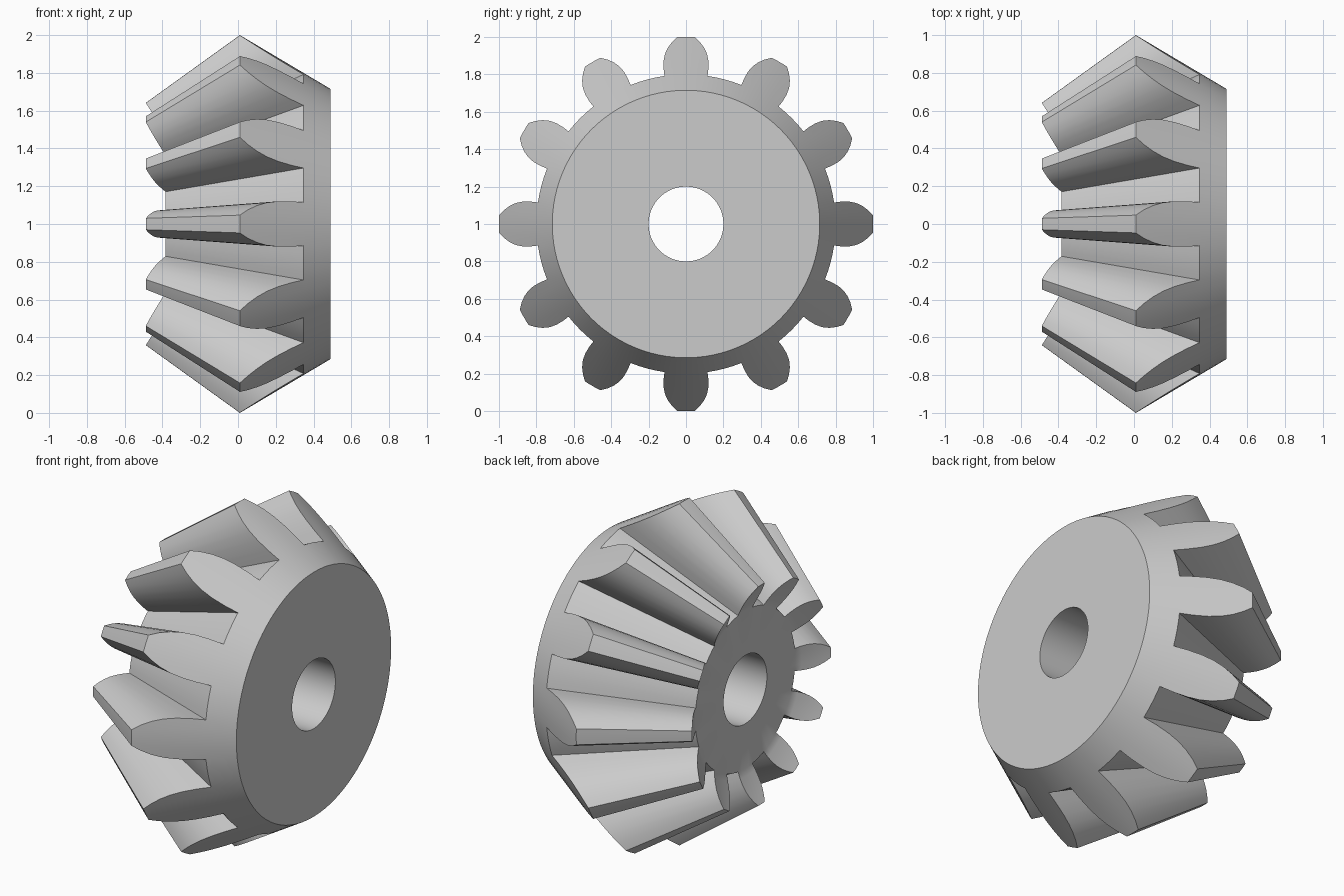
import bpy, bmesh, math
from mathutils import Vector

cube = bpy.data.objects.get("Cube")
if cube:
    bpy.data.objects.remove(cube)

TEETH = 12
PITCH = 2 * math.pi / TEETH
APEX = Vector((-1.379, 0, 0))     # point where all the tooth lines meet
INNER = 1.0975                    # distance from apex to the small tooth ends
BORE, BACK_X, BACK_R, ROOT_R = 0.2, 0.49, 0.715, 0.8
# tooth outline on the back cone: radius, half width
OUTLINE = [(ROOT_R, .115), (.84, .12), (.88, .12), (.915, .113),
           (.946, .098), (.975, .075), (1.0, .047)]
FRACTIONS = [-1, -.5, 0, .5, 1]

bm = bmesh.new()


def ring_point(x, r, angle):
    return Vector((x, r * math.sin(angle), r * math.cos(angle)))


def back_point(r, angle):
    """Point on the large back cone."""
    x = BACK_X + (r - BACK_R) * (0.01 - BACK_X) / (1 - BACK_R)
    return ring_point(x, r, angle)


def inner_point(p):
    """Slide a back cone point along its line to the small end."""
    return APEX + (p - APEX).normalized() * INNER


def grid(rows):
    for a, b in zip(rows, rows[1:]):
        for i in range(len(a) - 1):
            bm.faces.new([bm.verts.new(p) for p in (a[i], a[i + 1], b[i + 1], b[i])])


root_half = math.asin(OUTLINE[0][1] / ROOT_R)
for t in range(TEETH):
    mid = t * PITCH
    tooth_angles = [mid + f * root_half for f in FRACTIONS]
    gap_angles = [mid + PITCH / 2 + f * (PITCH / 2 - root_half) for f in FRACTIONS]

    # hub: bore, flat back, rim, then the small front disc
    for angles in (tooth_angles, gap_angles):
        root = [back_point(ROOT_R, a) for a in angles]
        front = [inner_point(p) for p in root]
        front_bore = [ring_point(front[0].x, BORE, a) for a in angles]
        grid([front_bore,
              [ring_point(BACK_X, BORE, a) for a in angles],
              [back_point(BACK_R, a) for a in angles], root])
        grid([front, front_bore])

    # groove floor
    gap = [back_point(ROOT_R, a) for a in gap_angles]
    grid([gap, [inner_point(p) for p in gap]])

    # tooth: large end, small end, two flanks and the tip
    large = [[back_point(r, mid + f * math.asin(h / r)) for f in FRACTIONS]
             for r, h in OUTLINE]
    small = [[inner_point(p) for p in row] for row in large]
    grid(large)
    grid(small)
    for side in (0, -1):
        grid([[row[side] for row in large], [row[side] for row in small]])
    grid([large[-1], small[-1]])

bmesh.ops.remove_doubles(bm, verts=bm.verts, dist=0.0005)
bmesh.ops.recalc_face_normals(bm, faces=bm.faces)

mesh = bpy.data.meshes.new("bevel_gear")
bm.to_mesh(mesh)
bm.free()
gear = bpy.data.objects.new("bevel_gear", mesh)
gear.location.z = 1
bpy.context.collection.objects.link(gear)

# plain grey metal
grey = bpy.data.materials.new("light_grey")
grey.use_nodes = True
color = (0.6, 0.6, 0.6, 1)
grey.diffuse_color = color
grey.node_tree.nodes["Principled BSDF"].inputs["Base Color"].default_value = color
mesh.materials.append(grey)

bpy.ops.object.select_all(action='DESELECT')
gear.select_set(True)
bpy.context.view_layer.objects.active = gear
bpy.ops.object.shade_smooth_by_angle(angle=math.radians(28))
